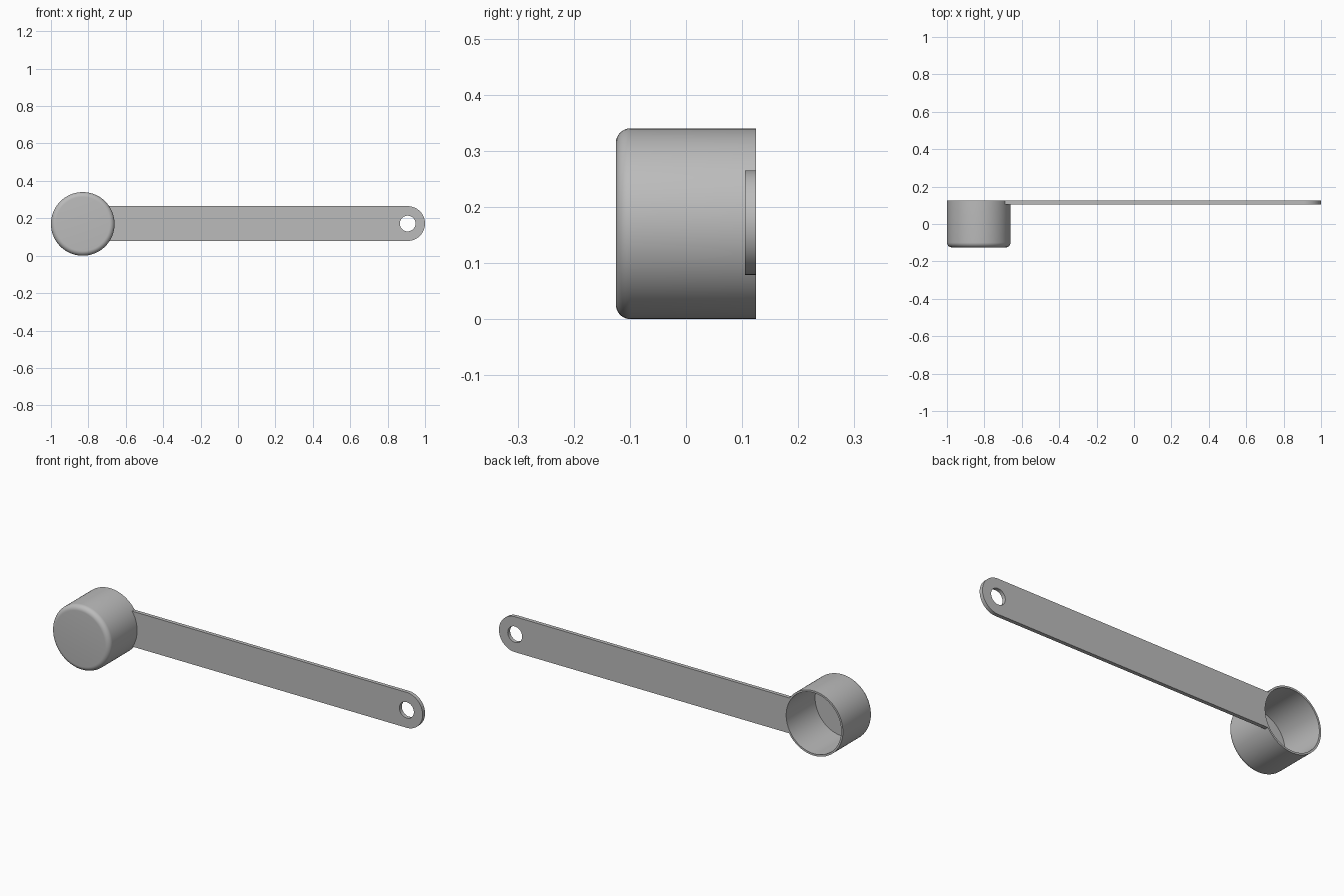
import bpy, bmesh
from math import sin, cos, pi, asin, radians

old = bpy.data.objects.get("Cube")
if old:
    bpy.data.objects.remove(old, do_unlink=True)

CUP_X, MID_Z, RADIUS = -0.83, 0.17, 0.17
FRONT, BACK = -0.125, 0.125
WALL, FILLET = 0.01, 0.026
HALF_WIDTH, THICK = 0.093, 0.02
SEGMENTS = 96

grey = bpy.data.materials.new("grey metal")
grey.use_nodes = True
colour = (0.5, 0.5, 0.5, 1)
grey.diffuse_color = colour
grey.node_tree.nodes["Principled BSDF"].inputs["Base Color"].default_value = colour


def arc(cx, cy, r, start, end, steps):
    return [(cx + r * cos(start + (end - start) * i / steps),
             cy + r * sin(start + (end - start) * i / steps))
            for i in range(steps + 1)]


def smooth(obj):
    bpy.ops.object.select_all(action='DESELECT')
    obj.select_set(True)
    bpy.context.view_layer.objects.active = obj
    bpy.ops.object.shade_smooth_by_angle(angle=radians(35))


# Cup: revolved wall profile with a rounded outer bottom edge
profile = [(0, FRONT)]
profile += arc(RADIUS - FILLET, FRONT + FILLET, FILLET, -pi / 2, 0, 8)
profile += [(RADIUS, BACK), (RADIUS - WALL, BACK),
            (RADIUS - WALL, FRONT + WALL), (0, FRONT + WALL)]
bm = bmesh.new()
verts = [bm.verts.new((r, y, 0)) for r, y in profile]
edges = [bm.edges.new(pair) for pair in zip(verts, verts[1:])]
bmesh.ops.spin(bm, geom=verts + edges, cent=(0, 0, 0), axis=(0, 1, 0),
               angle=2 * pi, steps=SEGMENTS)
bmesh.ops.remove_doubles(bm, verts=bm.verts, dist=0.0001)
bmesh.ops.recalc_face_normals(bm, faces=bm.faces)
mesh = bpy.data.meshes.new("cup")
bm.to_mesh(mesh)
bm.free()
cup = bpy.data.objects.new("cup", mesh)
cup.location = (CUP_X, 0, MID_Z)
bpy.context.collection.objects.link(cup)
mesh.materials.append(grey)
smooth(cup)

# Handle: flat strap that hugs the cup, with a round end and a hanging hole
join_r = RADIUS - WALL / 2
join = asin(HALF_WIDTH / join_r)
end_x = 1 - HALF_WIDTH
outline = arc(CUP_X, 0, join_r, join, -join, 16)
outline += arc(end_x, 0, HALF_WIDTH, -pi / 2, pi / 2, 32)
hole = arc(end_x, 0, 0.042, 0, 2 * pi, 40)[:-1]

curve = bpy.data.curves.new("handle", 'CURVE')
curve.dimensions = '2D'
curve.fill_mode = 'BOTH'
curve.extrude = THICK / 2
for loop in (outline, hole):
    spline = curve.splines.new('POLY')
    spline.points.add(len(loop) - 1)
    for point, (x, y) in zip(spline.points, loop):
        point.co = (x, y, 0, 1)
    spline.use_cyclic_u = True
curve.materials.append(grey)
handle = bpy.data.objects.new("handle", curve)
handle.location = (0, BACK - THICK / 2, MID_Z + 0.002)
handle.rotation_euler.x = pi / 2
bpy.context.collection.objects.link(handle)
bpy.ops.object.select_all(action='DESELECT')
handle.select_set(True)
bpy.context.view_layer.objects.active = handle
bpy.ops.object.convert(target='MESH')
handle = bpy.context.view_layer.objects.active

# Weld the strap's caps to its rim
bm = bmesh.new()
bm.from_mesh(handle.data)
bmesh.ops.remove_doubles(bm, verts=bm.verts, dist=0.0001)
bmesh.ops.recalc_face_normals(bm, faces=bm.faces)
bm.to_mesh(handle.data)
bm.free()
smooth(handle)
